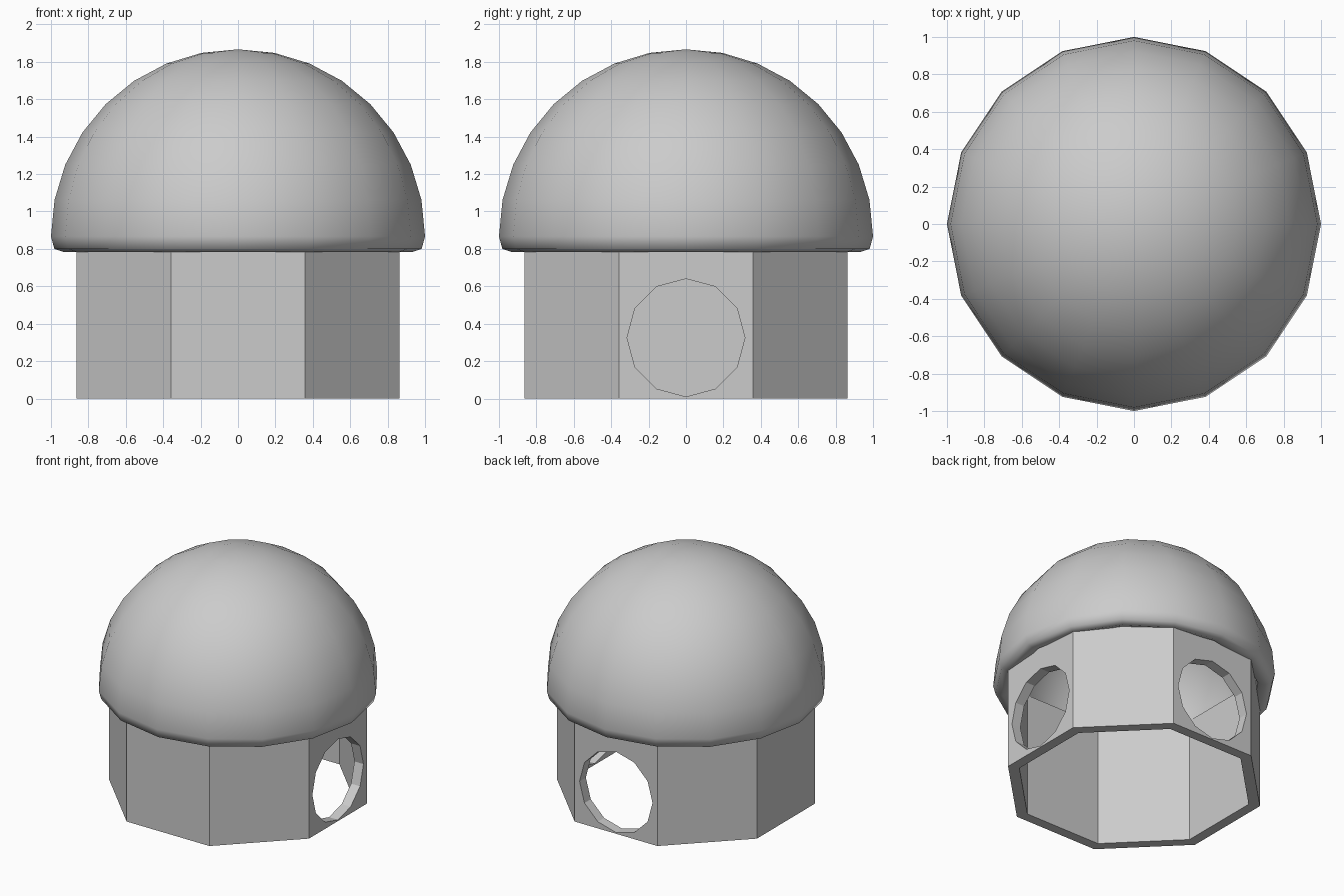
import bpy, bmesh
from math import pi, sin, cos, radians

if "Cube" in bpy.data.objects:
    bpy.data.objects.remove(bpy.data.objects["Cube"])


def lathe(name, profile, sides, start=0.0, closed=True):
    """Revolve (radius, z) points about z; radius 0 becomes a pole."""
    bm = bmesh.new()
    rings = []
    for r, z in profile:
        if r < 1e-6:
            rings.append([bm.verts.new((0, 0, z))] * sides)
        else:
            rings.append([bm.verts.new((r * cos(start + 2 * pi * i / sides),
                                        r * sin(start + 2 * pi * i / sides), z))
                          for i in range(sides)])
    n = len(rings)
    for k in range(n if closed else n - 1):
        a, b = rings[k], rings[(k + 1) % n]
        for i in range(sides):
            j = (i + 1) % sides
            face = list(dict.fromkeys((a[i], a[j], b[j], b[i])))
            if len(face) > 2:
                bm.faces.new(face)
    bmesh.ops.recalc_face_normals(bm, faces=bm.faces)
    mesh = bpy.data.meshes.new(name)
    bm.to_mesh(mesh)
    bm.free()
    obj = bpy.data.objects.new(name, mesh)
    bpy.context.collection.objects.link(obj)
    return obj


# Octagonal wall ring, tucked up inside the dome
OUT, INN, TOP = 0.934, 0.85, 0.97
wall = lathe("wall", [(OUT, 0), (OUT, TOP), (INN, TOP), (INN, 0)], 8, pi / 8)

# Twelve-sided round openings on the right and back walls
for name, loc, rot in (("right_cutter", (0.83, 0, 0.325), (0, pi / 2, 0)),
                       ("back_cutter", (0, 0.83, 0.325), (pi / 2, 0, 0))):
    bpy.ops.mesh.primitive_cylinder_add(vertices=12, radius=0.315, depth=0.4,
                                        location=loc, rotation=rot)
    cutter = bpy.context.object
    cutter.name = name
    cutter.hide_render = True
    cutter.display_type = 'WIRE'
    mod = wall.modifiers.new(name, 'BOOLEAN')
    mod.operation = 'DIFFERENCE'
    mod.solver = 'EXACT'
    mod.object = cutter
    bpy.context.view_layer.objects.active = wall
    bpy.ops.object.modifier_apply(modifier=mod.name)
    bpy.data.objects.remove(cutter)

# Thick domed roof with a rounded rim
CZ, R, RI = 0.867, 1.0, 0.86
angles = [radians(11.25 * i) for i in range(8)]
outer = [(R * cos(a), CZ + R * sin(a)) for a in angles] + [(0, CZ + R)]
inner = [(RI * cos(a), CZ + RI * sin(a)) for a in angles] + [(0, CZ + RI)]
rim = [(0.88, 0.8), (0.93, 0.783), (0.982, 0.8)]
dome = lathe("dome_roof", rim + outer, 16, closed=False)
lining = lathe("dome_lining", [rim[0]] + inner, 16, closed=False)
lining.data.flip_normals()
for obj in (dome, lining):
    for p in obj.data.polygons:
        p.use_smooth = True
